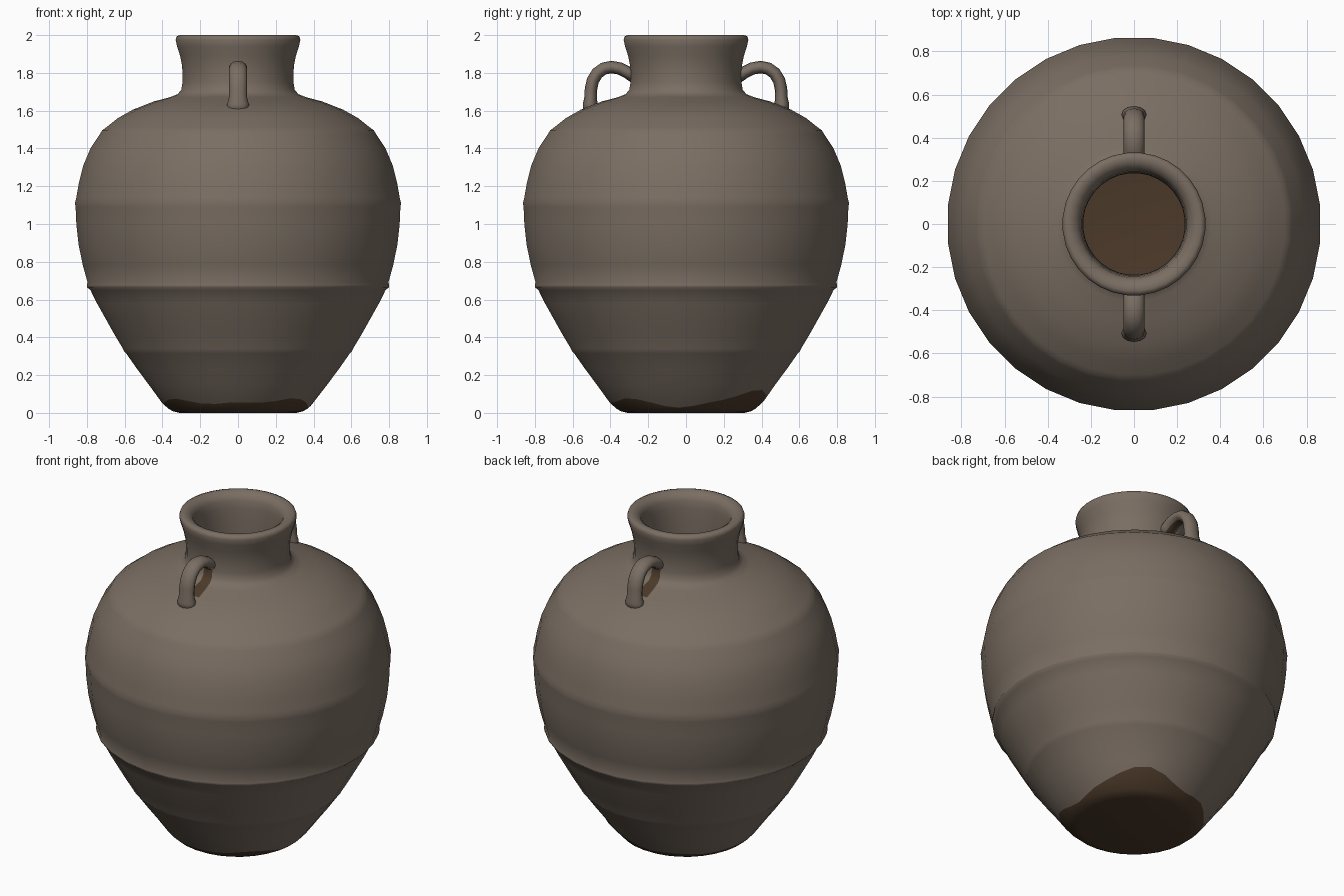
import bpy, bmesh, math
from mathutils import Vector

if "Cube" in bpy.data.objects:
    bpy.data.objects.remove(bpy.data.objects["Cube"])

SIDES = 32


def material(name, rgb):
    m = bpy.data.materials.new(name)
    m.diffuse_color = (*rgb, 1)
    m.use_nodes = True
    m.node_tree.nodes["Principled BSDF"].inputs["Base Color"].default_value = m.diffuse_color
    return m


clay = material("grey_clay", (0.195, 0.156, 0.124))
brown = material("bare_brown_clay", (0.072, 0.042, 0.023))


def finish(bm, name):
    me = bpy.data.meshes.new(name)
    bm.to_mesh(me)
    bm.free()
    ob = bpy.data.objects.new(name, me)
    bpy.context.collection.objects.link(ob)
    me.materials.append(clay)
    me.materials.append(brown)
    for p in me.polygons:
        p.use_smooth = True
    return ob


# height of the unglazed edge near the foot, varying around the jar
def paint_edge(t):
    def bump(c, w):
        d = (math.degrees(t) - c + 180) % 360 - 180
        return math.exp(-(d / w) ** 2)
    return (0.05 + 0.07 * bump(55, 26) + 0.025 * bump(-50, 20) - 0.02 * bump(0, 20)
            + 0.02 * bump(-145, 22) + 0.006 * math.sin(7 * t))


# jar profile (radius, height): foot, ridged body, neck, rim, open inner neck
foot = [(0.31, 0.0), (0.345, 0.008), (0.37, 0.022)]
PAINT_ROW = len(foot)
body = [(0.475, 0.15), (0.535, 0.23), (0.595, 0.315), (0.607, 0.328), (0.612, 0.34),
        (0.66, 0.42), (0.705, 0.50), (0.75, 0.58), (0.785, 0.65), (0.803, 0.665),
        (0.804, 0.678), (0.80, 0.69), (0.825, 0.78), (0.848, 0.89), (0.860, 1.00),
        (0.864, 1.09), (0.867, 1.11), (0.860, 1.14), (0.848, 1.21), (0.823, 1.31),
        (0.785, 1.40), (0.735, 1.475), (0.722, 1.497), (0.70, 1.512), (0.64, 1.56),
        (0.56, 1.605), (0.45, 1.648), (0.36, 1.672), (0.322, 1.687), (0.302, 1.71),
        (0.295, 1.75), (0.295, 1.80), (0.298, 1.84), (0.308, 1.89), (0.324, 1.94),
        (0.332, 1.975), (0.327, 1.993), (0.31, 2.0), (0.285, 1.996), (0.262, 1.98),
        (0.249, 1.955), (0.243, 1.91), (0.238, 1.84), (0.236, 1.74), (0.236, 1.67)]

bm = bmesh.new()
rows = []
for k, point in enumerate(foot + [None] + body):
    row = []
    for i in range(SIDES):
        t = 2 * math.pi * (i + 0.5) / SIDES
        if point:
            r, z = point
        else:
            z = paint_edge(t)
            (r0, z0), (r1, z1) = foot[-1], body[0]
            f = (z - z0) / (z1 - z0)
            r = r0 + (r1 - r0) * f + 0.012 * math.sin(math.pi * f)
        row.append(bm.verts.new((r * math.cos(t), r * math.sin(t), z)))
    rows.append(row)
for k in range(len(rows) - 1):
    for i in range(SIDES):
        j = (i + 1) % SIDES
        f = bm.faces.new((rows[k][i], rows[k][j], rows[k + 1][j], rows[k + 1][i]))
        c = f.calc_center_median()
        # brown foot, and brown patches hidden beneath the handles
        under_handle = abs(c.x) < 0.02 and 0.28 < abs(c.y) < 0.44 and 1.64 < c.z < 1.79
        if k < PAINT_ROW or under_handle:
            f.material_index = 1
# underside
f = bm.faces.new(list(reversed(rows[0])))
f.material_index = 1
finish(bm, "jar_body")


# handles: flattened tube swept along an arch, one on each side
def handle(name, side):
    path = [(0.27, 1.775), (0.31, 1.803), (0.35, 1.823), (0.395, 1.831), (0.435, 1.823),
            (0.470, 1.798), (0.493, 1.760), (0.503, 1.715), (0.505, 1.67), (0.507, 1.635),
            (0.507, 1.59)]
    n = 12
    pts = [Vector((0, y * side, z)) for y, z in path]
    b = bmesh.new()
    rings = []
    for k, p in enumerate(pts):
        d = (pts[min(k + 1, len(pts) - 1)] - pts[max(k - 1, 0)]).normalized()
        out = Vector((side, 0, 0)).cross(d)
        flare = 1.2 if k >= len(pts) - 2 else 1.0
        rings.append([b.verts.new(p + Vector((0.048 * flare * math.cos(a), 0, 0))
                                  + out * 0.033 * flare * math.sin(a))
                      for a in (2 * math.pi * i / n for i in range(n))])
    for k in range(len(rings) - 1):
        mid = (pts[k] + pts[k + 1]) / 2
        for i in range(n):
            j = (i + 1) % n
            q = b.faces.new((rings[k][i], rings[k][j], rings[k + 1][j], rings[k + 1][i]))
            # brown on the inner side of the arch next to the neck
            c = q.calc_center_median()
            inward = (c - mid).dot(Vector((0, 0.40 * side, 1.70)) - mid)
            if abs(c.x) < 0.03 and inward > 0 and abs(mid.y) < 0.44:
                q.material_index = 1
    b.faces.new(rings[0])
    b.faces.new(rings[-1])
    bmesh.ops.recalc_face_normals(b, faces=b.faces)
    finish(b, name)


handle("front_handle", -1)
handle("back_handle", 1)
